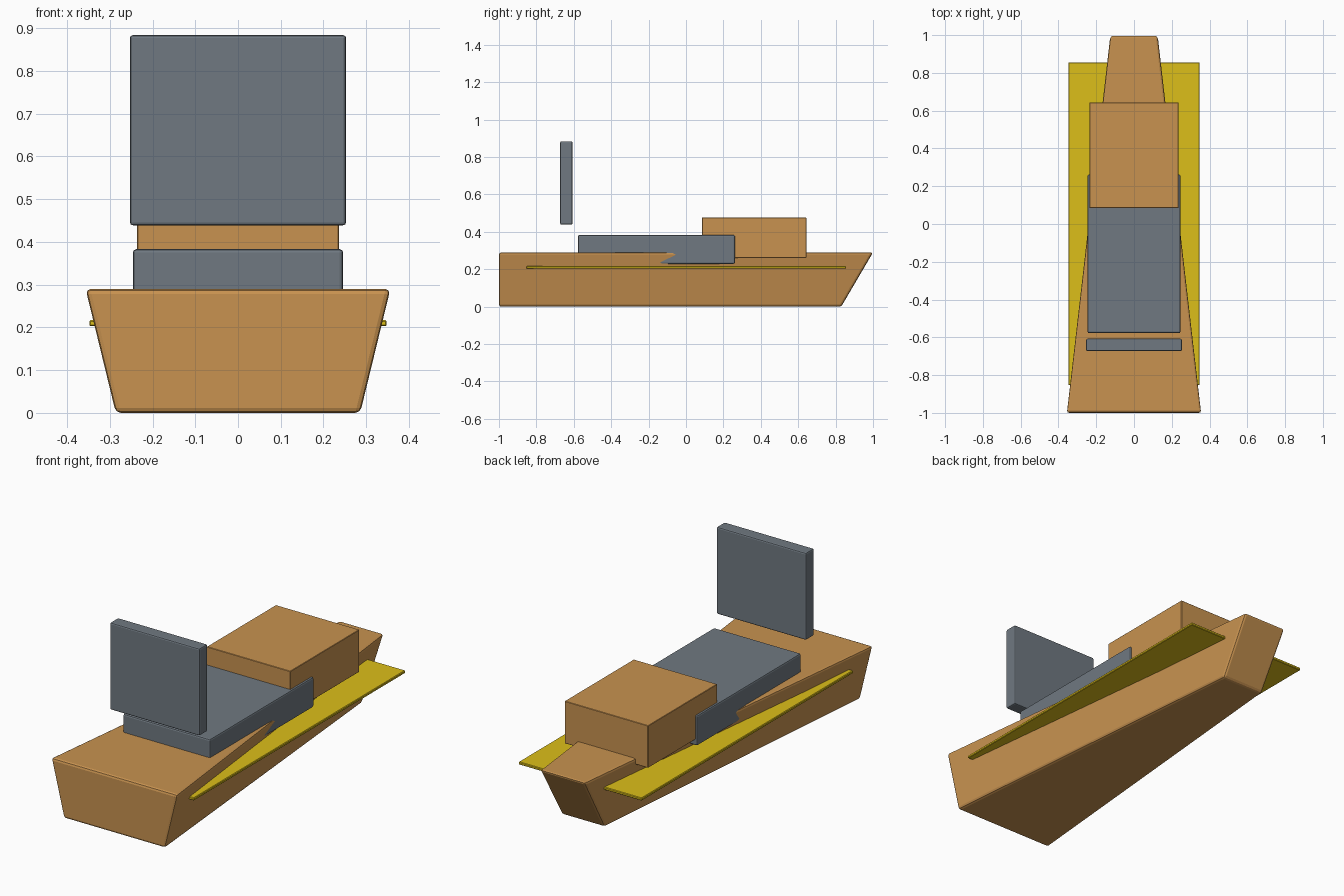
import bpy, bmesh

if "Cube" in bpy.data.objects:
    bpy.data.objects.remove(bpy.data.objects["Cube"])


def material(name, rgb):
    m = bpy.data.materials.new(name)
    m.diffuse_color = (*rgb, 1)
    m.use_nodes = True
    m.node_tree.nodes["Principled BSDF"].inputs["Base Color"].default_value = m.diffuse_color
    return m


def finish(bm, name, mat, bevel, segments):
    bmesh.ops.recalc_face_normals(bm, faces=bm.faces)
    mesh = bpy.data.meshes.new(name)
    bm.to_mesh(mesh)
    bm.free()
    ob = bpy.data.objects.new(name, mesh)
    bpy.context.collection.objects.link(ob)
    if mat:
        mesh.materials.append(mat)
    if bevel:
        mod = ob.modifiers.new("Bevel", 'BEVEL')
        mod.width = bevel
        mod.segments = segments
    return ob


def block(name, x, y0, y1, z0, z1, mat=None, bevel=0.0, segments=2):
    """Box with half width x, spanning y0..y1 and z0..z1."""
    bm = bmesh.new()
    bmesh.ops.create_cube(bm, size=1)
    for v in bm.verts:
        v.co.x *= 2 * x
        v.co.y = y1 if v.co.y > 0 else y0
        v.co.z = z1 if v.co.z > 0 else z0
    return finish(bm, name, mat, bevel, segments)


wood = material("wood", (0.58, 0.29, 0.08))
yellow = material("yellow", (0.72, 0.52, 0.01))
slate = material("slate", (0.16, 0.19, 0.22))

# Tapered hull: (y, z, half width) at each stern and bow edge
bm = bmesh.new()
loop = [(-1, 0, 0.287), (-1, 0.29, 0.358), (1, 0.29, 0.126), (0.83, 0, 0.122)]
right = [bm.verts.new((w, y, z)) for y, z, w in loop]
left = [bm.verts.new((-w, y, z)) for y, z, w in loop]
bm.faces.new(right)
bm.faces.new(left[::-1])
for i in range(4):
    j = (i + 1) % 4
    bm.faces.new((right[i], left[i], left[j], right[j]))
finish(bm, "hull", wood, 0.012, 2)

# Thin side trim plate running through the hull
block("side_trim", 0.348, -0.853, 0.855, 0.203, 0.217, yellow, 0.003, 1)

# Front console
block("console", 0.236, 0.085, 0.643, 0.26, 0.476, wood, 0.002, 1)

# Seat cushion and floating backrest
block("seat", 0.246, -0.578, 0.262, 0.229, 0.383, slate, 0.008)
block("seat_back", 0.253, -0.673, -0.607, 0.439, 0.884, slate, 0.007)
